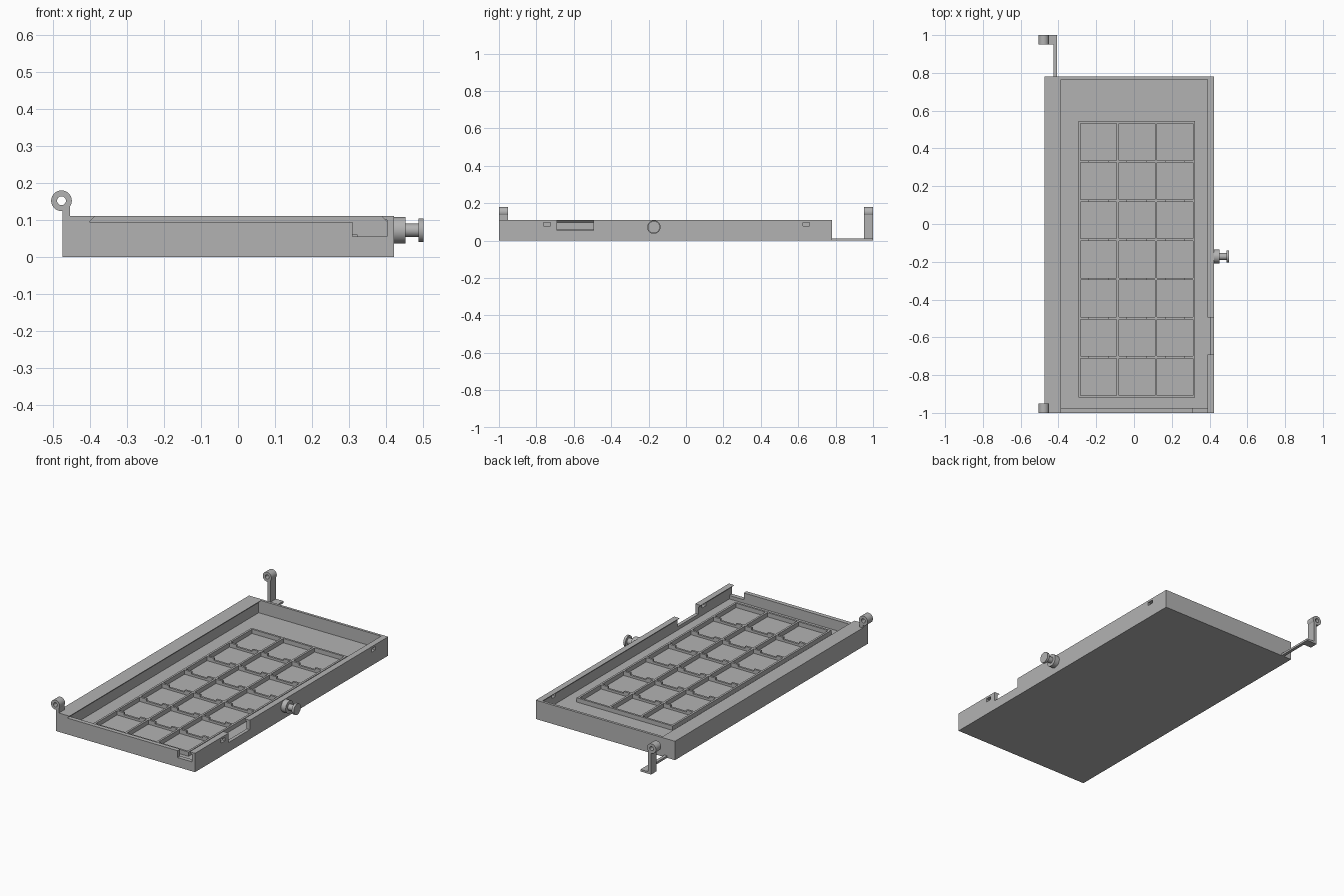
import bpy, bmesh, math
from mathutils import Matrix

if "Cube" in bpy.data.objects:
    bpy.data.objects.remove(bpy.data.objects["Cube"])

grey = bpy.data.materials.new("plain_grey")
grey.diffuse_color = (0.45, 0.45, 0.45, 1)
grey.use_nodes = True
grey.node_tree.nodes["Principled BSDF"].inputs["Base Color"].default_value = grey.diffuse_color


def make(name, bm):
    bmesh.ops.recalc_face_normals(bm, faces=bm.faces)
    me = bpy.data.meshes.new(name)
    bm.to_mesh(me)
    bm.free()
    me.materials.append(grey)
    ob = bpy.data.objects.new(name, me)
    bpy.context.collection.objects.link(ob)
    return ob


def add_box(bm, x0, x1, y0, y1, z0, z1):
    m = Matrix.Translation(((x0 + x1) / 2, (y0 + y1) / 2, (z0 + z1) / 2))
    bmesh.ops.create_cube(bm, size=1, matrix=m @ Matrix.Diagonal((x1 - x0, y1 - y0, z1 - z0, 1)))


def box(name, *dims):
    bm = bmesh.new()
    add_box(bm, *dims)
    return make(name, bm)


def prism(name, profile, y0, y1):
    """Extrude an x-z profile along y."""
    bm = bmesh.new()
    face = bm.faces.new([bm.verts.new((x, y0, z)) for x, z in profile])
    ext = bmesh.ops.extrude_face_region(bm, geom=[face])
    verts = [v for v in ext["geom"] if isinstance(v, bmesh.types.BMVert)]
    bmesh.ops.translate(bm, verts=verts, vec=(0, y1 - y0, 0))
    return make(name, bm)


def cut(target, cutter):
    mod = target.modifiers.new("cut", "BOOLEAN")
    mod.operation, mod.solver, mod.object = "DIFFERENCE", "EXACT", cutter
    bpy.context.view_layer.objects.active = target
    bpy.ops.object.modifier_apply(modifier=mod.name)
    bpy.data.objects.remove(cutter)


def smooth(ob):
    bpy.ops.object.select_all(action="DESELECT")
    ob.select_set(True)
    bpy.context.view_layer.objects.active = ob
    bpy.ops.object.shade_smooth_by_angle(angle=math.radians(30))


# Tray with a cavity and a dovetail slot that opens at the front
FLOOR, LIP, TOP = 0.035, 0.095, 0.11
tray = box("tray", -0.475, 0.423, -1, 0.78, 0, TOP)
cut(tray, box("cavity", -0.402, 0.403, -0.975, 0.765, FLOOR, LIP + 0.001))
slope = 0.015 / 0.015
cut(tray, prism("lid_slot", [(-0.402, LIP), (0.403, LIP), (0.383, LIP + 0.02), (-0.382, LIP + 0.02)],
                -1.05, 0.765))

# Notches in the right and front walls, and two latch holes
cut(tray, box("side_notch", 0.38, 0.5, -0.69, -0.495, 0.055, 0.2))
cut(tray, box("front_notch", 0.31, 0.403, -1.1, -0.96, 0.055, 0.1))
for y in (-0.743, 0.643):
    cut(tray, box("latch_hole", 0.39, 0.5, y - 0.018, y + 0.018, 0.078, 0.098))

# Divider grid: 3 by 7 cells, the cross ribs dip in the middle of each cell
RIB, RIB_TOP, W = 0.03, 0.06, 0.006
X0, X1, Y0, Y1 = -0.288, 0.318, -0.913, 0.538
bm = bmesh.new()
for i in range(4):
    x = X0 + (X1 - X0) * i / 3
    add_box(bm, x - W, x + W, Y0 - W, Y1 + W, RIB, RIB_TOP)
dx = (X1 - X0) / 3
for j in range(8):
    y = Y0 + (Y1 - Y0) * j / 7
    inner = 0 < j < 7
    for i in range(3):
        a = X0 + dx * i
        if inner:
            add_box(bm, a + W, a + 0.05, y - W, y + W, RIB, RIB_TOP)
            add_box(bm, a + 0.05, a + dx - 0.05, y - W, y + W, RIB, 0.048)
            add_box(bm, a + dx - 0.05, a + dx - W, y - W, y + W, RIB, RIB_TOP)
        else:
            add_box(bm, a + W, a + dx - W, y - W, y + W, RIB, RIB_TOP)
make("divider_grid", bm)

# Turned knob on the right side
profile = [(0.42, 0), (0.42, 0.036), (0.453, 0.036), (0.453, 0.018),
           (0.489, 0.018), (0.489, 0.032), (0.503, 0.032), (0.503, 0)]
bm = bmesh.new()
vs = [bm.verts.new((x, -0.172, 0.072 + r)) for x, r in profile]
edges = [bm.edges.new(p) for p in zip(vs, vs[1:])]
bmesh.ops.spin(bm, geom=vs + edges, cent=(0, -0.172, 0.072), axis=(1, 0, 0),
               angle=math.tau, steps=40, use_duplicate=False)
bmesh.ops.remove_doubles(bm, verts=bm.verts, dist=0.0002)
smooth(make("side_knob", bm))


# Hinge knuckles: a ring on an upright tab
def ring(r, n=32):
    return [(-0.478 + r * math.cos(math.tau * k / n), 0.152 + r * math.sin(math.tau * k / n))
            for k in range(n)]


for name, y0, y1, z0 in (("front", -1, -0.951, 0.1), ("rear", 0.951, 1, 0)):
    knuckle = prism(name + "_hinge_ring", ring(0.028), y0, y1)
    cut(knuckle, prism("pin_hole", ring(0.012), y0 - 0.1, y1 + 0.1))
    smooth(knuckle)
    box(name + "_hinge_tab", -0.475, -0.455, y0, y1, z0, 0.137)

# Bracket carrying the rear hinge
box("rear_bracket_foot", -0.475, -0.407, 0.951, 1, 0, 0.012)
box("rear_bracket_arm", -0.425, -0.407, 0.77, 0.96, 0, 0.0119)
